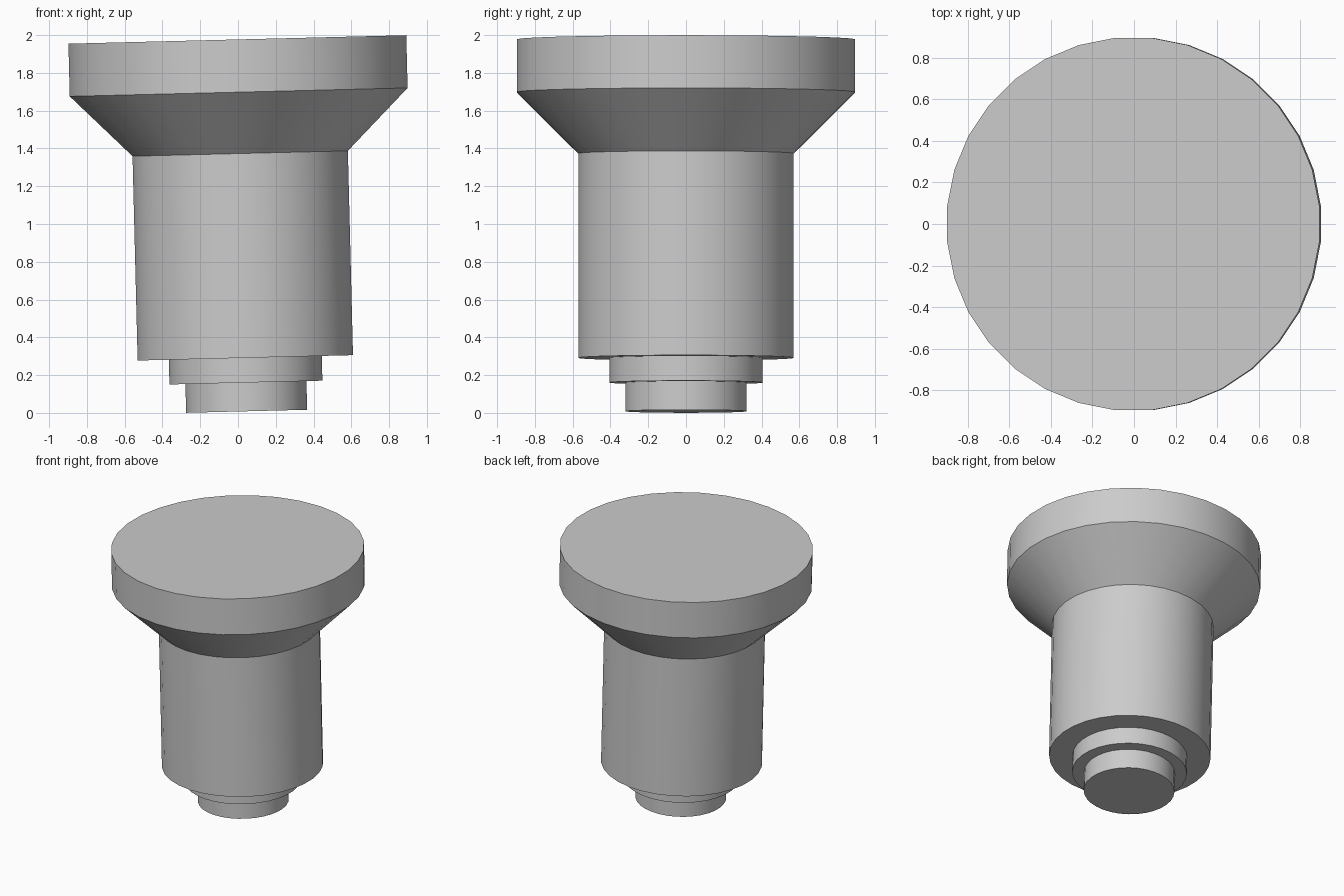
import bpy
import bmesh
import math
from mathutils import Matrix, Vector

cube = bpy.data.objects.get("Cube")
if cube:
    bpy.data.objects.remove(cube, do_unlink=True)

SIDES = 32
SLOPE = 0.025    # slight lean of the whole stopper
PIVOT_Z = 1.84   # height where the leaning axis crosses x = 0

# Plain grey material
grey = bpy.data.materials.new("plain_grey")
grey.use_nodes = True
colour = (0.6, 0.6, 0.6, 1.0)
grey.diffuse_color = colour
grey.node_tree.nodes["Principled BSDF"].inputs["Base Color"].default_value = colour

# Radius and height from the foot up to the flat top
profile = [
    (0.322, 0.008), (0.322, 0.160),   # foot
    (0.407, 0.160), (0.407, 0.291),   # collar
    (0.573, 0.291), (0.573, 1.373),   # barrel
    (0.899, 1.698), (0.899, 1.977),   # flared head and rim
]


def lathe(name, points):
    """Turn a profile into a closed solid with flat end caps."""
    bm = bmesh.new()
    rings = []
    for radius, z in points:
        ring = []
        for i in range(SIDES):
            a = math.tau * (i + 0.5) / SIDES
            ring.append(bm.verts.new((radius * math.cos(a), radius * math.sin(a), z)))
        rings.append(ring)
    for low, high in zip(rings, rings[1:]):
        for i in range(SIDES):
            j = (i + 1) % SIDES
            bm.faces.new((low[i], low[j], high[j], high[i]))
    bm.faces.new(rings[0][::-1])
    bm.faces.new(rings[-1])

    # Lean the solid about the pivot
    pivot = Vector((0, 0, PIVOT_Z))
    bmesh.ops.rotate(bm, verts=bm.verts, cent=pivot,
                     matrix=Matrix.Rotation(-math.atan(SLOPE), 3, 'Y'))
    mesh = bpy.data.meshes.new(name)
    bm.to_mesh(mesh)
    bm.free()
    obj = bpy.data.objects.new(name, mesh)
    bpy.context.collection.objects.link(obj)
    mesh.materials.append(grey)
    return obj


# Stepped body with flared head
body = lathe("stepped_plug", profile)
bpy.ops.object.select_all(action='DESELECT')
body.select_set(True)
bpy.context.view_layer.objects.active = body
bpy.ops.object.shade_smooth_by_angle(angle=math.radians(30))
